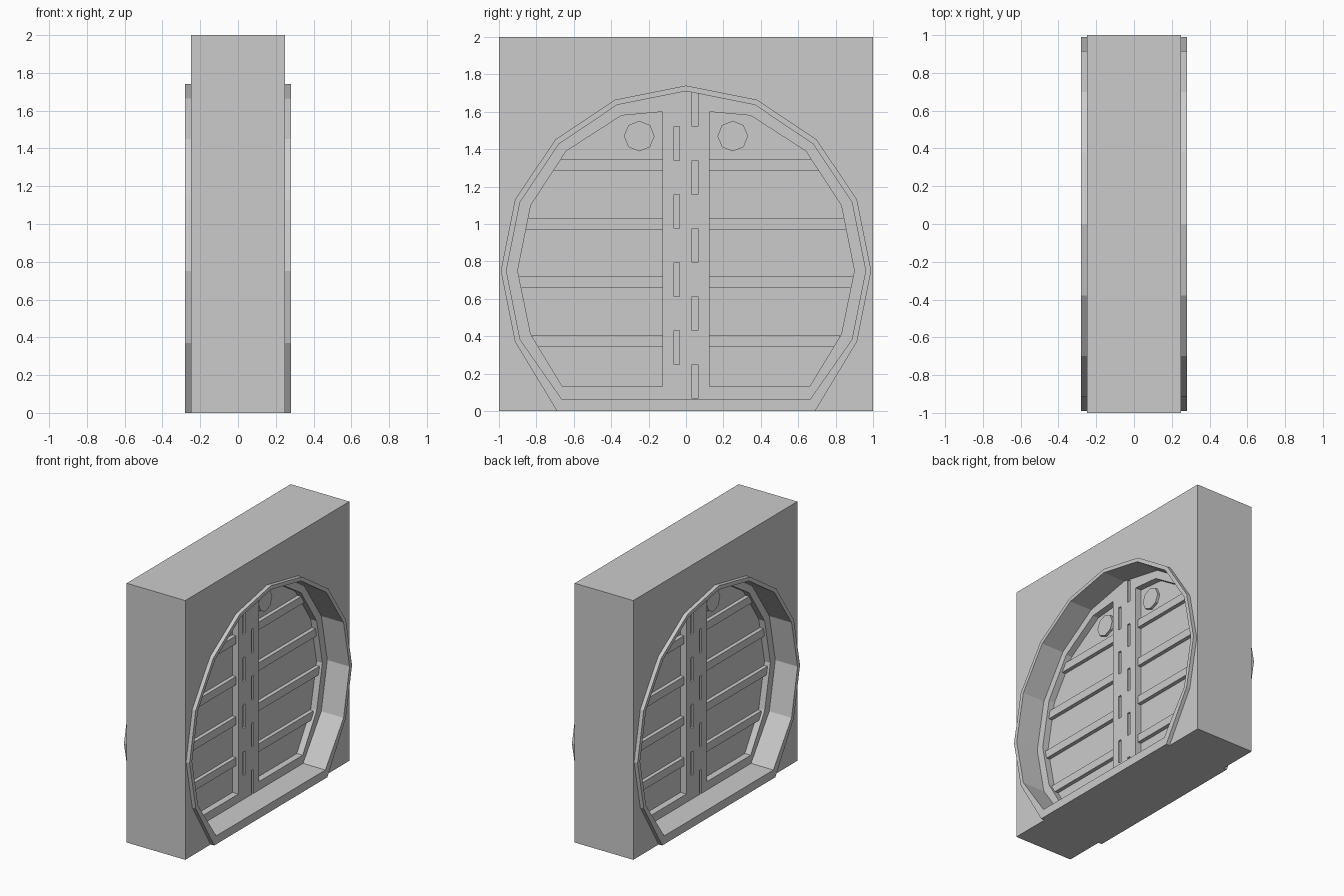
import bpy, bmesh
from math import sin, cos, pi

if "Cube" in bpy.data.objects:
    bpy.data.objects.remove(bpy.data.objects["Cube"])


def prism(name, pts, x0, x1):
    """Extrude a closed (y, z) profile from x0 to x1."""
    bm = bmesh.new()
    face = bm.faces.new([bm.verts.new((x0, y, z)) for y, z in pts])
    ext = bmesh.ops.extrude_face_region(bm, geom=[face])
    for v in ext["geom"]:
        if isinstance(v, bmesh.types.BMVert):
            v.co.x = x1
    bmesh.ops.recalc_face_normals(bm, faces=bm.faces)
    me = bpy.data.meshes.new(name)
    bm.to_mesh(me)
    bm.free()
    ob = bpy.data.objects.new(name, me)
    bpy.context.collection.objects.link(ob)
    return ob


def box(name, x0, x1, y0, y1, z0, z1):
    return prism(name, [(y0, z0), (y1, z0), (y1, z1), (y0, z1)], x0, x1)


def boolean(ob, tool, op):
    """Apply a boolean and remove the tool object."""
    tool.hide_render = True
    mod = ob.modifiers.new("bool", 'BOOLEAN')
    mod.operation, mod.object, mod.solver = op, tool, 'EXACT'
    bpy.context.view_layer.objects.active = ob
    bpy.ops.object.modifier_apply(modifier=mod.name)
    bpy.data.objects.remove(tool)


def arch(r, foot_y, foot_z):
    """16-sided circle around z = 0.75, cut flat at the foot."""
    half = [(r * sin(i * pi / 8), 0.75 + r * cos(i * pi / 8)) for i in range(1, 6)]
    half.append((foot_y, foot_z))
    return [(0, 0.75 + r)] + half + [(-y, z) for y, z in reversed(half)]


outer = arch(0.99, 0.69, 0.0)
inner = arch(0.96, 0.665, 0.065)
panel = [(0.125, 1.60), (0.345, 1.58), (0.64, 1.39), (0.83, 1.10),
         (0.90, 0.75), (0.83, 0.41), (0.66, 0.13), (0.125, 0.13)]

# Wall block with raised round frame and through opening
wall = box("wall", -0.25, 0.25, -1, 1, 0, 2)
boolean(wall, prism("frame", outer, -0.28, 0.28), 'UNION')
boolean(wall, prism("opening", inner, -0.5, 0.5), 'DIFFERENCE')

# Double door with sunken panels on both faces
door = prism("double_door", inner, -0.09, 0.09)
for face in (1, -1):
    for side in (1, -1):
        pts = [(y * side, z) for y, z in panel]
        boolean(door, prism("panel_cut", pts, 0.04 * face, 0.2 * face), 'DIFFERENCE')
    # Staggered slots along the meeting edge
    step = (1.70 - 0.065) / 9
    for i in range(9):
        y = (0.048 if i % 2 == 0 else -0.05) * face
        z = 0.067 + i * step
        boolean(door, box("slot_cut", 0.075 * face, 0.2 * face,
                          y - 0.015, y + 0.015, z, z + step), 'DIFFERENCE')

# Horizontal bars and octagonal bosses, showing on both faces
octagon = [(0.25 + 0.082 * sin(i * pi / 4), 1.47 + 0.082 * cos(i * pi / 4)) for i in range(8)]
for side, label in ((1, "right"), (-1, "left")):
    for z, end in ((0.375, 0.82), (0.69, 0.895), (1.0, 0.855), (1.315, 0.71)):
        y0, y1 = sorted((0.12 * side, end * side))
        box("door_bar_" + label, -0.07, 0.07, y0, y1, z - 0.031, z + 0.031)
    prism("door_boss_" + label, [(y * side, z) for y, z in octagon], -0.06, 0.06)
